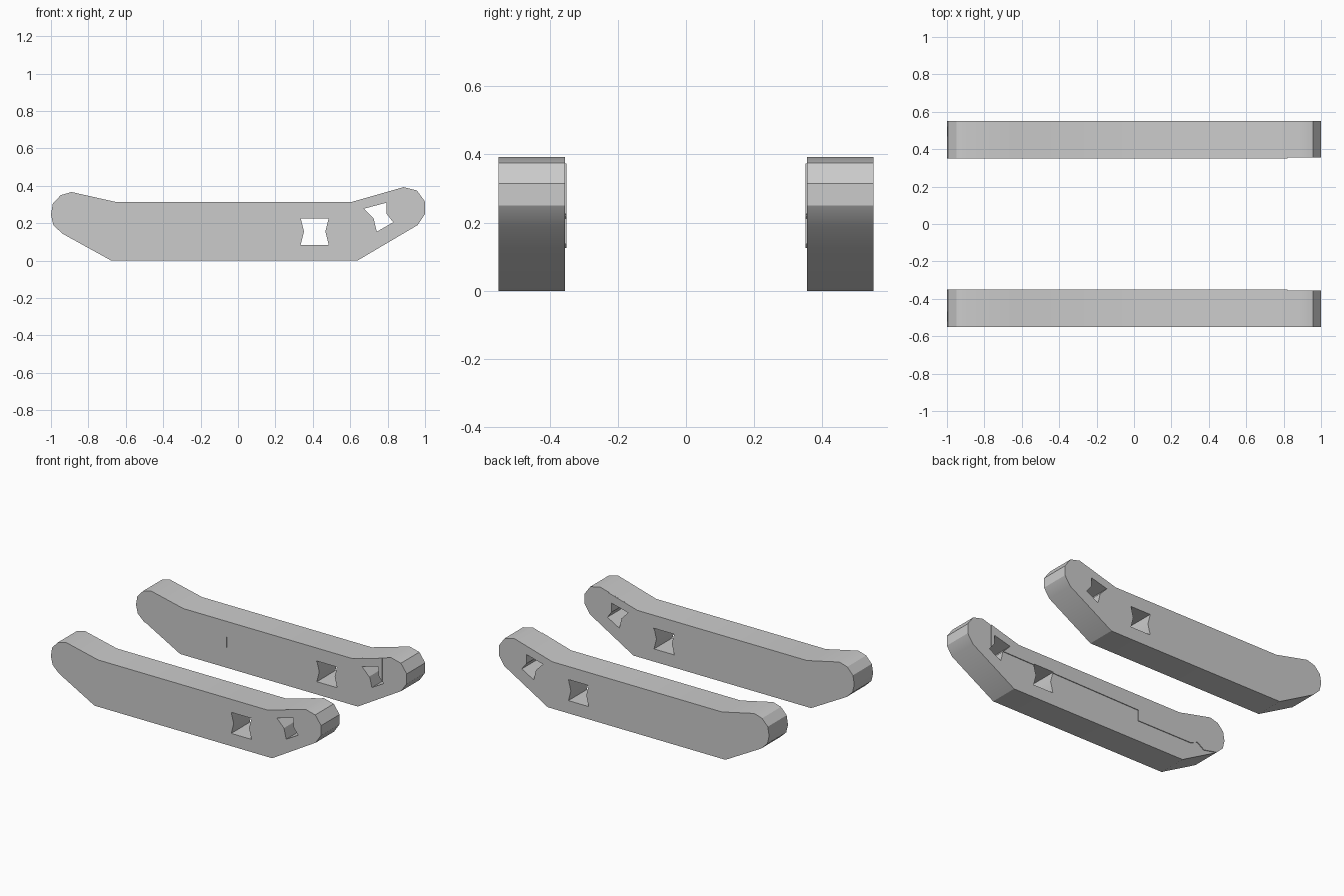
import bpy, bmesh, math

if "Cube" in bpy.data.objects:
    bpy.data.objects.remove(bpy.data.objects["Cube"])

def prism(name, pts, y0, y1):
    """Extrude an xz outline from y0 to y1."""
    bm = bmesh.new()
    face = bm.faces.new([bm.verts.new((x, y0, z)) for x, z in pts])
    ext = bmesh.ops.extrude_face_region(bm, geom=[face])
    moved = [v for v in ext["geom"] if isinstance(v, bmesh.types.BMVert)]
    bmesh.ops.translate(bm, verts=moved, vec=(0, y1 - y0, 0))
    bmesh.ops.recalc_face_normals(bm, faces=bm.faces)
    me = bpy.data.meshes.new(name)
    bm.to_mesh(me)
    bm.free()
    ob = bpy.data.objects.new(name, me)
    bpy.context.collection.objects.link(ob)
    return ob

# Track outline: flat middle, raised rounded ends
top = [(1.0, 0.25), (1.0, 0.315), (0.957, 0.375), (0.885, 0.393),
       (0.605, 0.313), (-0.65, 0.313), (-0.89, 0.367), (-0.948, 0.35),
       (-0.99, 0.305), (-1.0, 0.245), (-0.987, 0.19), (-0.94, 0.145)]
outline = [(-0.677, 0), (0.638, 0), (0.96, 0.19)] + top

# Thin raised skin on the upper part of the inner face, with a stepped lower edge
skin = [(0.82, 0.374), (0.605, 0.313), *top[5:], (-0.84, 0.125),
        (-0.79, 0.16), (-0.74, 0.137), (-0.33, 0.137), (-0.33, 0.21),
        (0.82, 0.225)]

# Notched windows passing through each track
windows = [
    [(0.335, 0.226), (0.485, 0.226), (0.467, 0.155), (0.485, 0.085),
     (0.335, 0.085), (0.353, 0.155)],
    [(0.673, 0.278), (0.795, 0.31), (0.795, 0.25), (0.83, 0.205),
     (0.742, 0.155), (0.725, 0.225)],
]

track = prism("track", outline, 0.355, 0.55)
inner_skin = prism("track_inner_skin", skin, 0.35, 0.3555)
cutters = [prism("window_cutter", w, 0.2, 0.7) for w in windows]

for ob in (track, inner_skin):
    bpy.ops.object.select_all(action='DESELECT')
    bpy.context.view_layer.objects.active = ob
    ob.select_set(True)
    for c in cutters:
        m = ob.modifiers.new("window", 'BOOLEAN')
        m.operation, m.solver, m.object = 'DIFFERENCE', 'EXACT', c
        bpy.ops.object.modifier_apply(modifier=m.name)
    # Matching track on the other side
    m = ob.modifiers.new("mirror", 'MIRROR')
    m.use_axis = (False, True, False)
    m.use_mirror_merge = False
    bpy.ops.object.modifier_apply(modifier=m.name)
    bpy.ops.object.shade_smooth_by_angle(angle=math.radians(30))

for c in cutters:
    bpy.data.objects.remove(c)
